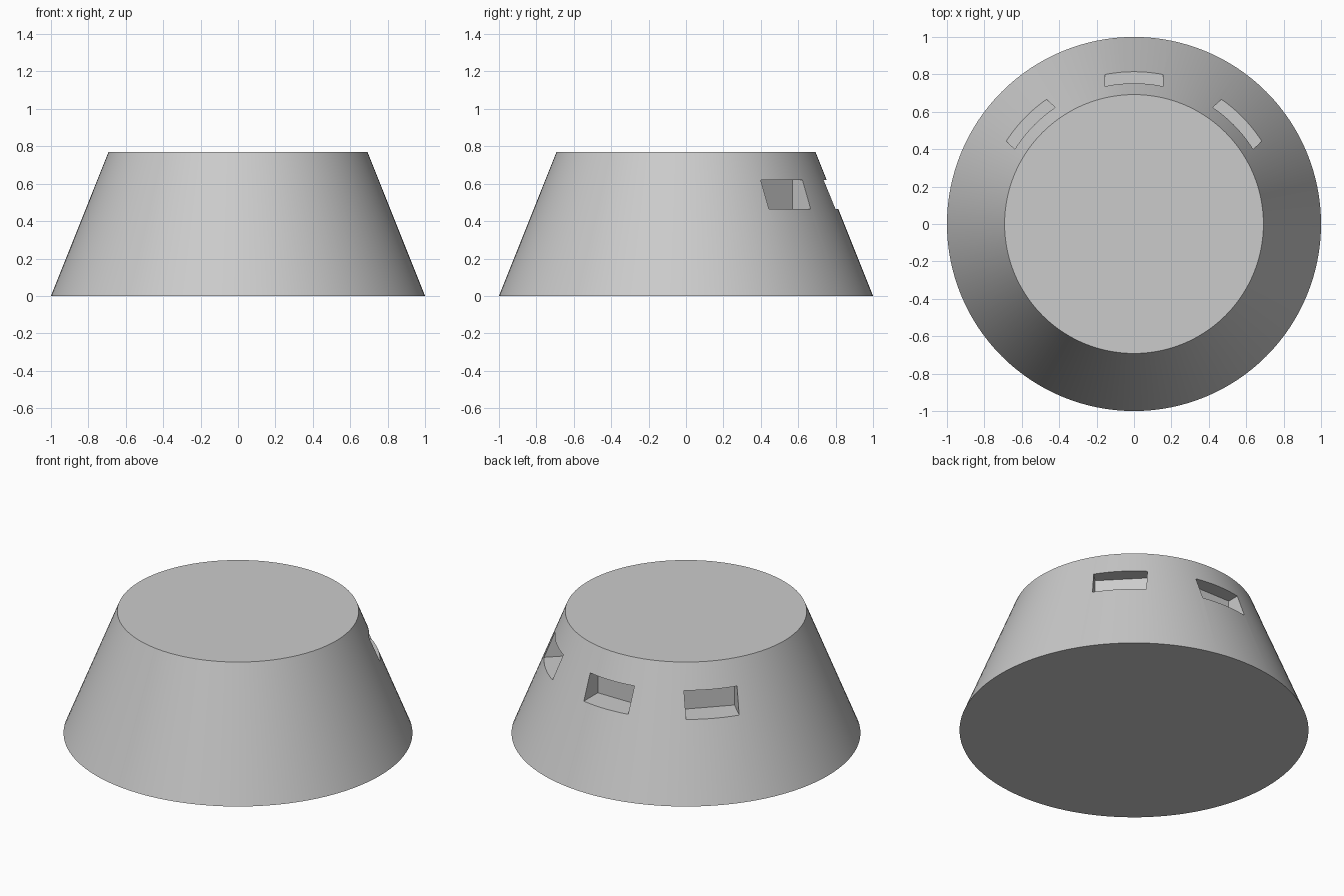
import bpy
import math
from mathutils import Matrix

if "Cube" in bpy.data.objects:
    bpy.data.objects.remove(bpy.data.objects["Cube"], do_unlink=True)

HEIGHT = 0.77
SLOT_LOW, SLOT_HIGH = 0.464, 0.619
SLOT_INNER, SLOT_OUTER = 0.66, 1.1
SLOT_WIDTH = 0.31

grey = bpy.data.materials.new("plain grey")
grey.use_nodes = True
colour = (0.6, 0.6, 0.6, 1)
grey.diffuse_color = colour
grey.node_tree.nodes["Principled BSDF"].inputs["Base Color"].default_value = colour

# Tapered round body
bpy.ops.mesh.primitive_cone_add(vertices=128, radius1=1, radius2=0.692,
                                depth=HEIGHT, location=(0, 0, HEIGHT / 2))
body = bpy.context.object
body.name = "tapered_body"
body.data.materials.append(grey)


def cut_slot(name, degrees):
    """Cut a square-walled slot into the back, turned about the centre axis."""
    bpy.ops.mesh.primitive_cube_add(size=1)
    cutter = bpy.context.object
    cutter.name = name
    size = (SLOT_WIDTH, SLOT_OUTER - SLOT_INNER, SLOT_HIGH - SLOT_LOW)
    centre = (0, (SLOT_INNER + SLOT_OUTER) / 2, (SLOT_LOW + SLOT_HIGH) / 2)
    cutter.data.transform(Matrix.Rotation(math.radians(degrees), 4, "Z")
                          @ Matrix.Translation(centre)
                          @ Matrix.Diagonal((*size, 1)))
    cutter.data.materials.append(grey)
    cutter.hide_render = True
    mod = body.modifiers.new(name, "BOOLEAN")
    mod.operation = "DIFFERENCE"
    mod.solver = "EXACT"
    mod.object = cutter
    bpy.context.view_layer.objects.active = body
    bpy.ops.object.modifier_apply(modifier=name)
    bpy.data.objects.remove(cutter, do_unlink=True)


# Three slots around the back
for label, angle in (("left", -46), ("middle", 0), ("right", 46)):
    cut_slot(label + "_slot_cutter", angle)

bpy.ops.object.select_all(action="DESELECT")
body.select_set(True)
bpy.context.view_layer.objects.active = body
bpy.ops.object.shade_smooth_by_angle(angle=math.radians(30))
